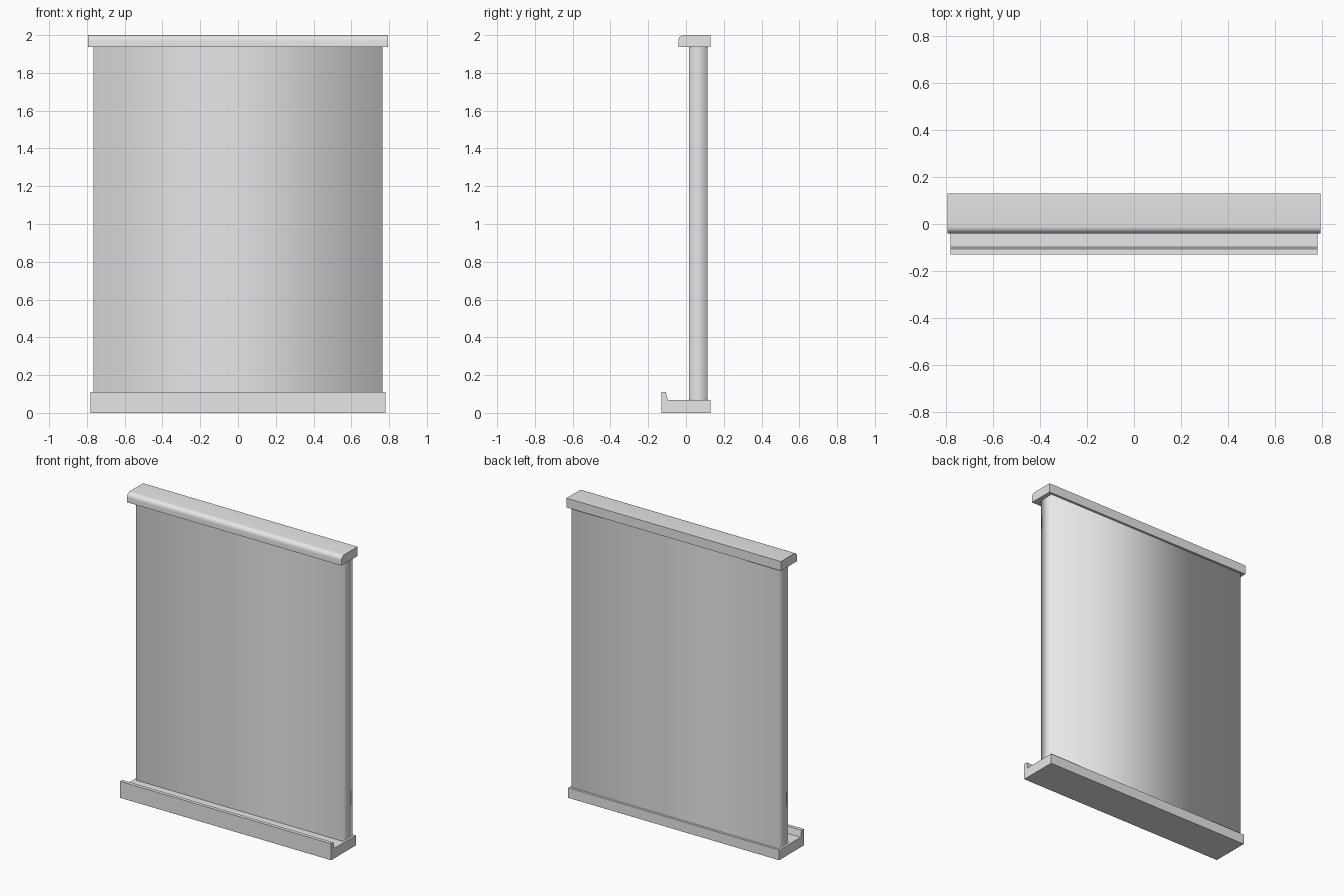
import bpy, bmesh, math

cube = bpy.data.objects.get("Cube")
if cube:
    bpy.data.objects.remove(cube, do_unlink=True)

grey = bpy.data.materials.new("light grey")
grey.use_nodes = True
colour = (0.8, 0.8, 0.8, 1)
grey.diffuse_color = colour
grey.node_tree.nodes["Principled BSDF"].inputs["Base Color"].default_value = colour


def finish(name, bm):
    bmesh.ops.recalc_face_normals(bm, faces=bm.faces)
    mesh = bpy.data.meshes.new(name)
    bm.to_mesh(mesh)
    bm.free()
    mesh.materials.append(grey)
    obj = bpy.data.objects.new(name, mesh)
    bpy.context.collection.objects.link(obj)
    bpy.ops.object.select_all(action='DESELECT')
    obj.select_set(True)
    bpy.context.view_layer.objects.active = obj
    return obj


def rail(name, profile, half_width):
    """Extrude a (y, z) profile along the full width."""
    bm = bmesh.new()
    face = bm.faces.new([bm.verts.new((-half_width, y, z)) for y, z in profile])
    ext = bmesh.ops.extrude_face_region(bm, geom=[face])
    verts = [g for g in ext["geom"] if isinstance(g, bmesh.types.BMVert)]
    bmesh.ops.translate(bm, verts=verts, vec=(2 * half_width, 0, 0))
    finish(name, bm)
    bpy.ops.object.shade_smooth_by_angle(angle=math.radians(30))


# Bottom sill with raised front lip
rail("bottom_sill", [(-0.13, 0), (0.13, 0), (0.13, 0.067), (-0.097, 0.067),
                     (-0.106, 0.11), (-0.13, 0.11)], 0.78)

# Top rail with rounded front edge
r = 0.03
steps = 6
arc = [(-0.04 + r - r * math.cos(a), 2 - r + r * math.sin(a))
       for a in (math.pi / 2 * i / steps for i in range(steps + 1))]
rail("top_rail", [(0.13, 1.938), (-0.04, 1.938)] + arc + [(0.13, 2)], 0.793)

# Panel: open box sleeve between the rails, with softly shaded corners
bm = bmesh.new()
bmesh.ops.create_cube(bm, size=1)
caps = [f for f in bm.faces if abs(f.normal.z) > 0.5]
bmesh.ops.delete(bm, geom=caps, context='FACES_ONLY')
bmesh.ops.scale(bm, verts=bm.verts, vec=(1.53, 0.1, 1.876))
bmesh.ops.translate(bm, verts=bm.verts, vec=(0, 0.065, 1.003))
finish("panel", bm)
bpy.ops.object.shade_smooth()
